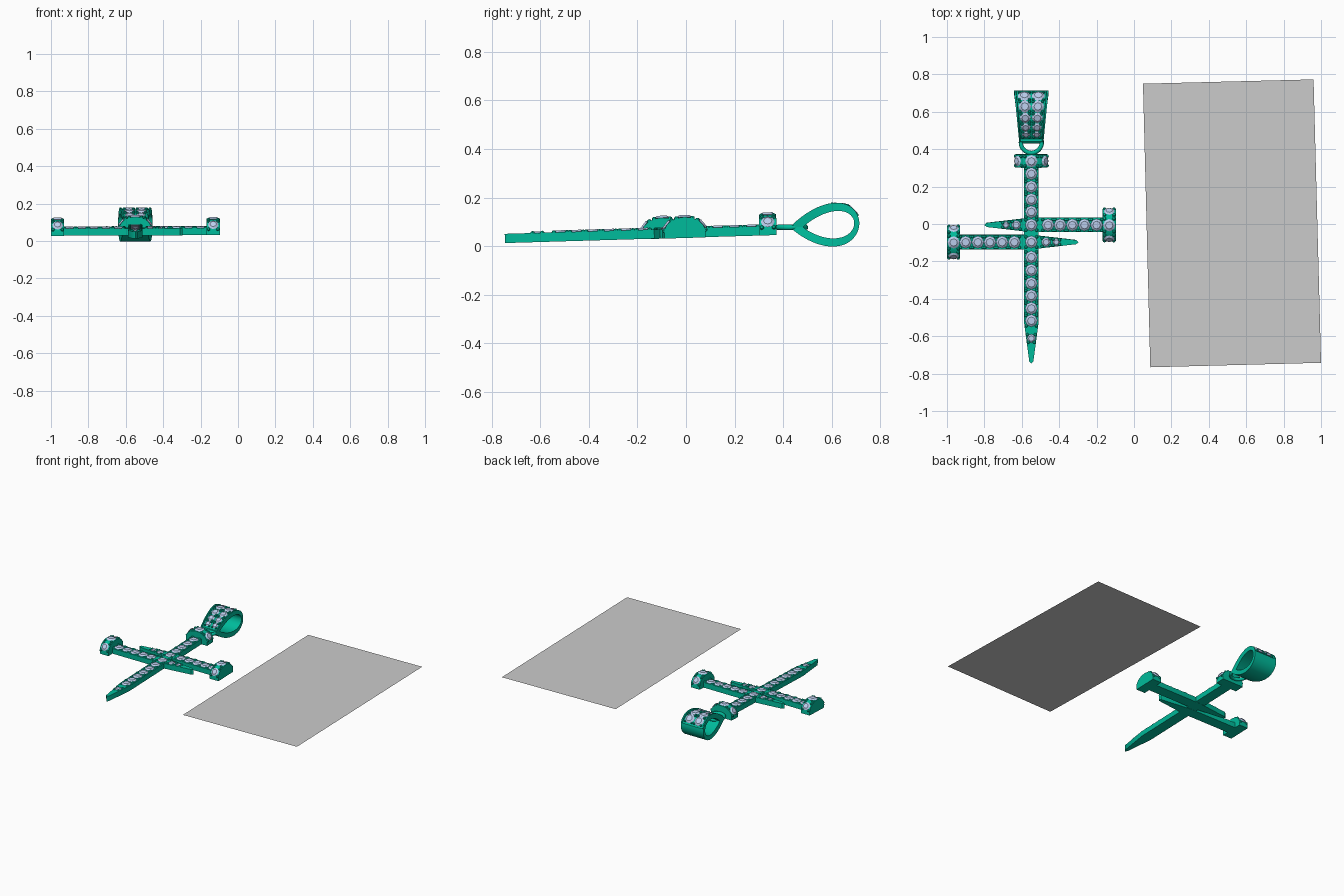
import bpy, bmesh
from math import sin, cos, pi, radians
from mathutils import Matrix, Vector

if "Cube" in bpy.data.objects:
    bpy.data.objects.remove(bpy.data.objects["Cube"])


def material(name, rgb):
    m = bpy.data.materials.new(name)
    m.diffuse_color = (*rgb, 1)
    m.use_nodes = True
    m.node_tree.nodes["Principled BSDF"].inputs["Base Color"].default_value = m.diffuse_color
    return m


GREEN = material("green_metal", (0.0, 0.50, 0.33))
STONE = material("pale_stone", (0.50, 0.62, 0.85))
CX = -.549


def finish(bm, name, mat=None, smooth=False):
    bmesh.ops.recalc_face_normals(bm, faces=bm.faces)
    me = bpy.data.meshes.new(name)
    bm.to_mesh(me)
    bm.free()
    ob = bpy.data.objects.new(name, me)
    bpy.context.collection.objects.link(ob)
    if mat:
        me.materials.append(mat)
    if smooth:
        bpy.ops.object.select_all(action='DESELECT')
        ob.select_set(True)
        bpy.context.view_layer.objects.active = ob
        bpy.ops.object.shade_smooth_by_angle(angle=radians(35))
    return ob


def prism(bm, low, high, M):
    a = [bm.verts.new(M @ Vector(p)) for p in low]
    b = [bm.verts.new(M @ Vector(p)) for p in high]
    bm.faces.new(a)
    bm.faces.new(b)
    for i in range(len(a)):
        j = (i + 1) % len(a)
        bm.faces.new((a[i], a[j], b[j], b[i]))


def gem(bm, M, r):
    # faceted crown above the girdle, pavilion below
    for r1, r2, d, z in ((r, r * .6, r * .26, r * .13), (r * .2, r, r * .5, -r * .25)):
        bmesh.ops.create_cone(bm, cap_ends=True, segments=8, radius1=r1, radius2=r2,
                              depth=d, matrix=M @ Matrix.Translation((0, 0, z)))


def bead(bm, M, r):
    bmesh.ops.create_uvsphere(bm, u_segments=8, v_segments=5, radius=r, matrix=M)


def at(x, y, z):
    return Matrix.Translation((x, y, z))


def frame(pos, normal, side):
    z = Vector(normal).normalized()
    x = Vector(side).normalized()
    y = z.cross(x)
    return Matrix.Translation(pos) @ Matrix((x, y, z)).transposed().to_4x4()


# Nail: head at the local origin, shaft running along -y to a tapered tip
def nail(name, M, length, taper, stones):
    metal, gems = bmesh.new(), bmesh.new()
    W, H, HEAD, TIP = 0.039, 0.038, 0.071, 0.011

    def half(u):
        return W if u < taper else W + (TIP - W) * (u - taper) / (length - taper)

    outline = [(W, -.02), (W, -taper), (TIP, -length + .012), (0, -length),
               (-TIP, -length + .012), (-W, -taper), (-W, -.02)]
    prism(metal, [(x, y, 0) for x, y in outline], [(x, y, H) for x, y in outline], M)
    # stones down the shaft with pairs of prongs between them
    for u in stones:
        w = half(u)
        r = w * .88
        gem(gems, M @ at(0, -u, H - .001), r)
        for s in (-1, 1):
            for e in (-1, 1):
                v = u + e * r * .80
                bead(metal, M @ at(s * (half(v) - .010), -v, H - .001), .0095)
    # domed head
    A, Z0, HZ = 0.085, 0.025, 0.061
    arc = [(A * cos(pi * i / 14), Z0 + HZ * sin(pi * i / 14)) for i in range(15)]
    arc = [(A, 0)] + arc + [(-A, 0)]
    prism(metal, [(x, 0, z) for x, z in arc], [(x, -HEAD, z) for x, z in arc], M)

    def on_arc(a):
        n = Vector((sin(a) / A, 0, cos(a) / HZ))
        return frame((A * sin(a), -HEAD / 2, Z0 + HZ * cos(a)), n, (0, 1, 0))

    for a, r in ((-1.05, .029), (0, .033), (1.05, .029)):
        gem(gems, M @ on_arc(a), r)
    for a in (-1.45, -.68, -.4, .4, .68, 1.45):
        for s in (-1, 1):
            bead(metal, M @ on_arc(a) @ at(s * .025, 0, 0), .0095)
    finish(metal, name, GREEN, True)
    finish(gems, name + "_stones", STONE)


tilt = at(0, 0, .0345) @ Matrix.Rotation(.0295, 4, 'X')
nail("upright_nail", tilt @ at(CX, .374, 0), 1.12, .90,
     [.104, .174, .242, .308, .378, .469, .55, .62, .69, .757, .824, .89, .985])
nail("right_nail", tilt @ at(-.097, -.004, -.001) @ Matrix.Rotation(-pi / 2, 4, 'Z'), .703, .45,
     [.103, .168, .233, .298, .363, .533, .588])
nail("left_nail", tilt @ at(-1, -.096, -.001) @ Matrix.Rotation(pi / 2, 4, 'Z'), .703, .45,
     [.10, .165, .23, .295, .36, .53, .585])


# Teardrop bail: a tapering band, its upper side recessed for two rows of stones
def drop(t, yc, a, c):
    return Vector((0, yc - a * cos(t),
                   .094 - .008 * (1 + cos(t)) + c * sin(t) * sin(t / 2) ** .8))


def outer(t):
    return drop(t, .572, .142, .112)


def out_normal(t):
    d = outer(t + .01) - outer(t - .01)
    return Vector((0, -d.z, d.y)).normalized()


def width(y):
    return .064 + .028 * (y - .43) / .285


bm = bmesh.new()
rings = []
N = 56
for i in range(N):
    t = 2 * pi * (i + .5) / N
    p, q = outer(t), drop(t, .588, .105, .070)
    w = width(p.y)
    dip = out_normal(t) * (.010 if .45 < t < 2.95 else 0)
    row = [p + Vector((-w, 0, 0)), p + Vector((-w * .9, 0, 0)),
           p - dip + Vector((-w * .87, 0, 0)), p - dip + Vector((w * .87, 0, 0)),
           p + Vector((w * .9, 0, 0)), p + Vector((w, 0, 0)),
           q + Vector((w, 0, 0)), q + Vector((-w, 0, 0))]
    rings.append([bm.verts.new(v + Vector((CX, 0, 0))) for v in row])
for i in range(N):
    a, b = rings[i], rings[(i + 1) % N]
    for k in range(8):
        m = (k + 1) % 8
        bm.faces.new((a[k], a[m], b[m], b[k]))
gems = bmesh.new()
for t, r in ((2.55, .036), (1.98, .034), (1.52, .030), (1.14, .026), (.80, .022)):
    n, p = out_normal(t), outer(t)
    for s in (-1, 1):
        F = frame(p - n * .009 + Vector((CX + s * width(p.y) * .42, 0, 0)), n, (1, 0, 0))
        gem(gems, F, r)
        for x in (-.75, .75):
            for y in (-.75, .75):
                bead(bm, F @ at(x * r, y * r, .001), .008)
finish(bm, "bail", GREEN, True)
finish(gems, "bail_stones", STONE)

# Ring joining the bail to the upright nail
bpy.ops.mesh.primitive_torus_add(major_radius=.056, minor_radius=.0115, major_segments=32,
                                 minor_segments=10, location=(CX, .436, .077))
ring = bpy.context.object
ring.name = "link_ring"
ring.data.materials.append(GREEN)
bpy.ops.object.shade_smooth_by_angle(angle=radians(40))

# Flat sheet lying beside the pendant, at mid height
Z = .091
bm = bmesh.new()
bm.faces.new([bm.verts.new(v) for v in ((.087, -.766, Z), (1, -.742, Z),
                                        (.96, .773, Z), (.048, .75, Z))])
finish(bm, "flat_sheet")
